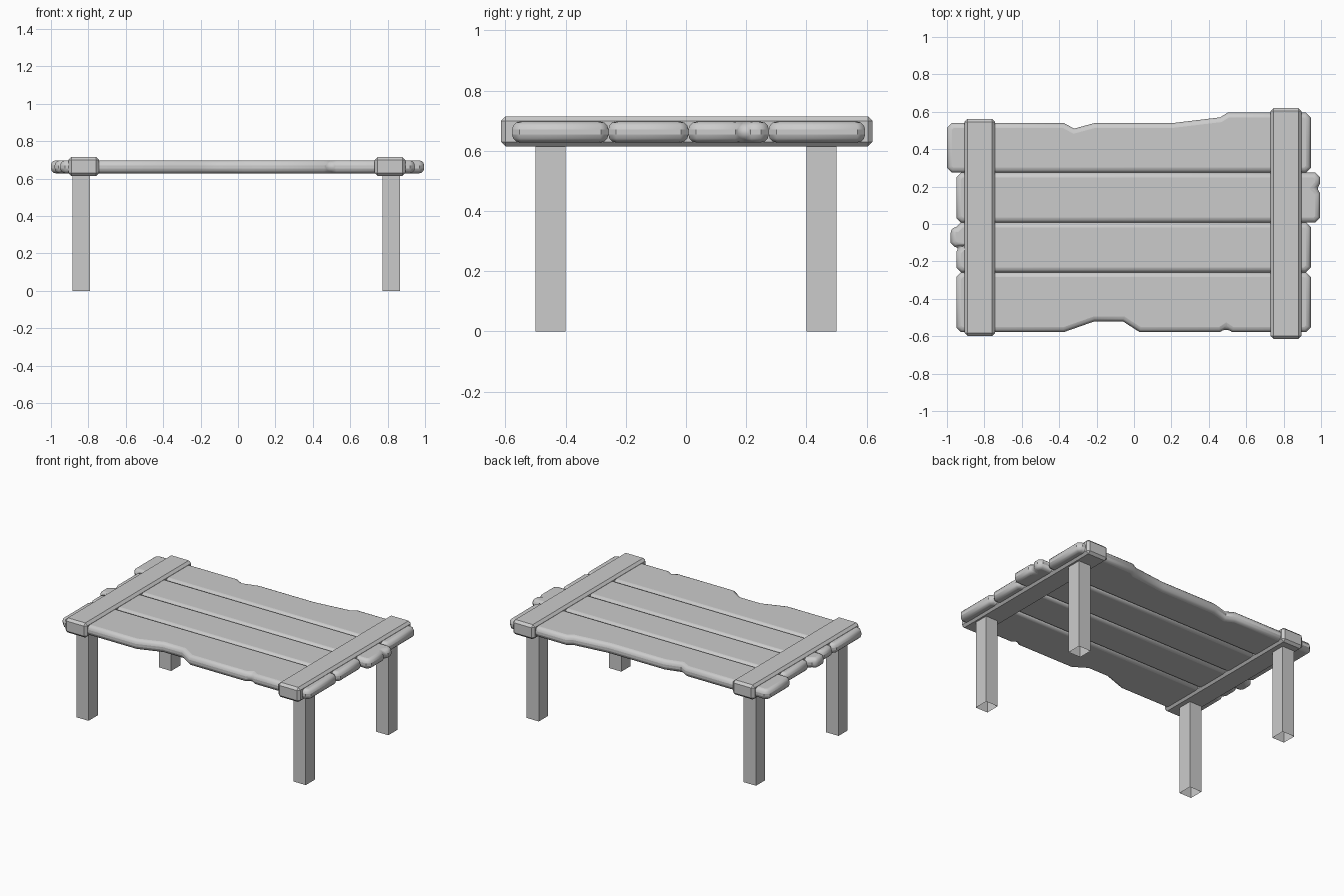
import bpy, bmesh, math

if "Cube" in bpy.data.objects:
    bpy.data.objects.remove(bpy.data.objects["Cube"])


def prism(name, outline, z0, z1, bevel=0.0, segments=1, open_bottom=False):
    """Extrude a flat outline (counter-clockwise) and round its rims."""
    bm = bmesh.new()
    low = [bm.verts.new((x, y, z0)) for x, y in outline]
    high = [bm.verts.new((x, y, z1)) for x, y in outline]
    n = len(outline)
    for i in range(n):
        j = (i + 1) % n
        bm.faces.new((low[i], low[j], high[j], high[i]))
    bm.faces.new(high)
    if not open_bottom:
        bm.faces.new(low[::-1])
    mesh = bpy.data.meshes.new(name)
    bm.to_mesh(mesh)
    bm.free()
    obj = bpy.data.objects.new(name, mesh)
    bpy.context.collection.objects.link(obj)
    if bevel:
        mod = obj.modifiers.new("rim", 'BEVEL')
        mod.width = bevel
        mod.segments = segments
        mod.limit_method = 'ANGLE'
        mod.angle_limit = math.radians(60)
        mod.use_clamp_overlap = False
    return obj


def rect(x0, x1, y0, y1):
    return [(x0, y0), (x1, y0), (x1, y1), (x0, y1)]


def plank(name, x0, x1, y0, y1, y1r=None, low=(), right=(), top=(), left=()):
    """Plank with clipped corners and optional worn points along each side."""
    y1r = y1 if y1r is None else y1r
    c = 0.025
    pts = [(x0 + c, y0), *low, (x1 - c, y0), (x1, y0 + c), *right,
           (x1, y1r - c), (x1 - c, y1r), *top, (x0 + c, y1),
           (x0, y1 - c), *left, (x0, y0 + c)]
    obj = prism(name, pts, 0.628, 0.697, 0.026, 3)
    bpy.ops.object.select_all(action='DESELECT')
    obj.select_set(True)
    bpy.context.view_layer.objects.active = obj
    bpy.ops.object.shade_smooth_by_angle(angle=math.radians(35))


# Worn top planks, back to front
plank("back_plank", -1.0, 0.945, 0.275, 0.54, 0.595,
      top=[(0.5, 0.595), (0.46, 0.57), (0.21, 0.54), (-0.21, 0.54),
           (-0.32, 0.51), (-0.375, 0.54)])
plank("mid_back_plank", -0.95, 0.995, 0.008, 0.275,
      right=[(0.995, 0.165), (0.973, 0.19), (0.995, 0.215)])
plank("mid_front_plank", -0.95, 0.945, -0.258, 0.008,
      left=[(-0.98, -0.02), (-0.98, -0.1), (-0.96, -0.122),
            (-0.93, -0.125), (-0.95, -0.147)])
plank("front_plank", -0.95, 0.945, -0.578, -0.258,
      low=[(-0.375, -0.578), (-0.21, -0.52), (-0.06, -0.52), (0.03, -0.578),
           (0.46, -0.578), (0.493, -0.557), (0.525, -0.578)])

# Cross battens clamping the planks
for name, box in (("left_batten", (-0.907, -0.742, -0.598, 0.562)),
                  ("right_batten", (0.73, 0.895, -0.615, 0.62))):
    prism(name, rect(*box), 0.614, 0.715, 0.016)

# Square legs
for side, x in (("left", -0.837), ("right", 0.82)):
    for end, y in (("front", -0.45), ("back", 0.45)):
        prism(f"{end}_{side}_leg",
              rect(x - 0.047, x + 0.047, y - 0.05, y + 0.05),
              0.0, 0.63, open_bottom=True)
